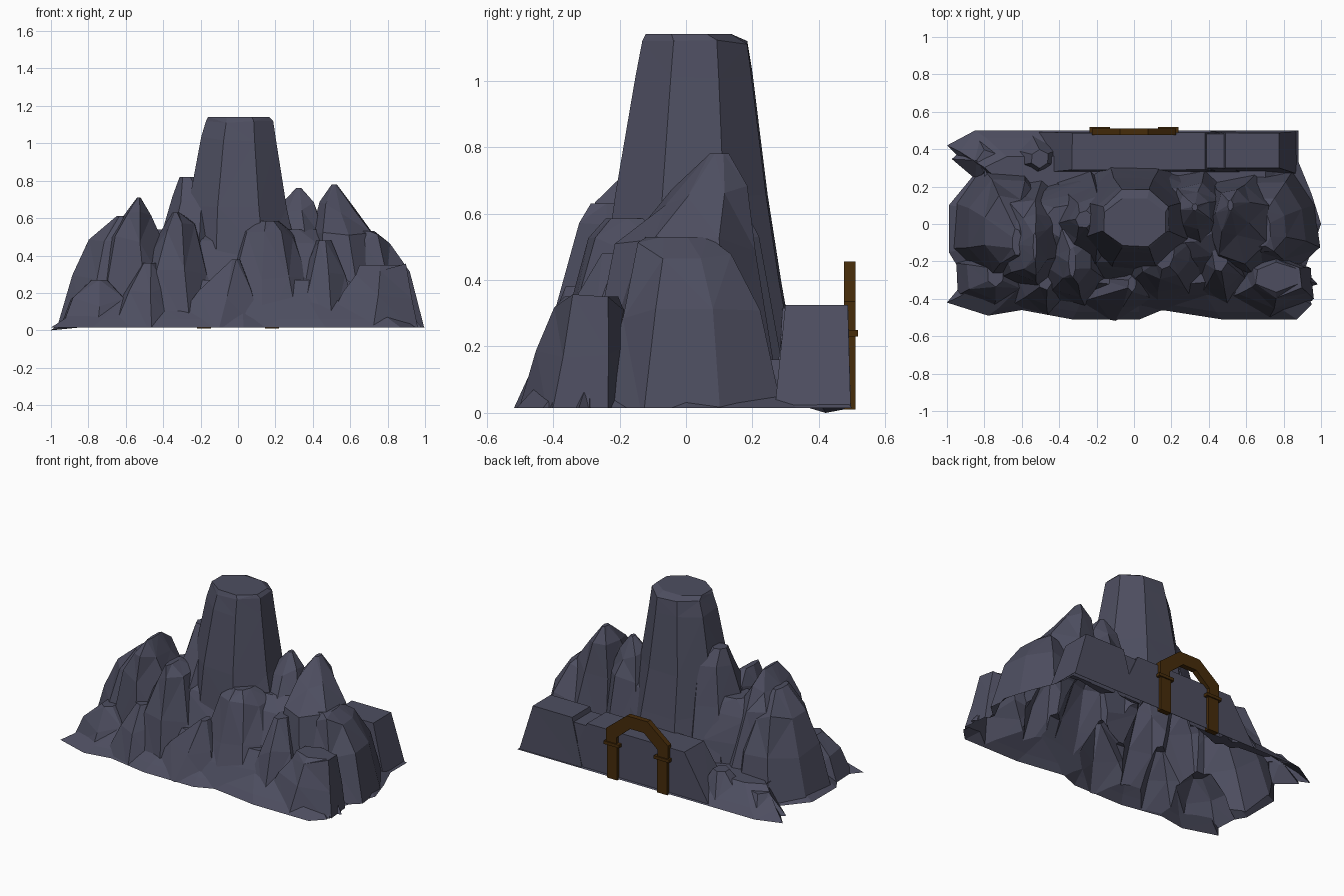
import bpy, bmesh, math, random
from mathutils import Vector

if "Cube" in bpy.data.objects:
    bpy.data.objects.remove(bpy.data.objects["Cube"])

random.seed(7)


def material(name, col):
    m = bpy.data.materials.new(name)
    m.diffuse_color = (*col, 1)
    m.use_nodes = True
    m.node_tree.nodes["Principled BSDF"].inputs["Base Color"].default_value = m.diffuse_color
    return m


STONE = material("slate_stone", (0.075, 0.076, 0.117))
WOOD = material("dark_wood", (0.062, 0.025, 0.003))
CUT = 0.015


def make_object(name, bm, mat, coll=None):
    bmesh.ops.recalc_face_normals(bm, faces=bm.faces)
    me = bpy.data.meshes.new(name)
    bm.to_mesh(me)
    bm.free()
    me.materials.append(mat)
    ob = bpy.data.objects.new(name, me)
    (coll or bpy.context.scene.collection).objects.link(ob)
    return ob


def loft(name, loops, mat, coll=None):
    """Closed faceted solid through equal-length point loops."""
    bm = bmesh.new()
    rows = [[bm.verts.new(p) for p in lp] for lp in loops]
    n = len(rows[0])
    for a, b in zip(rows, rows[1:]):
        for i in range(n):
            j = (i + 1) % n
            bm.faces.new((a[i], a[j], b[j], b[i]))
    bm.faces.new(rows[0][::-1])
    bm.faces.new(rows[-1])
    bmesh.ops.triangulate(bm, faces=bm.faces)
    return make_object(name, bm, mat, coll)


def rock(name, n, rings, jit=0.07):
    """Rings are (z, x0, x1, y0, y1); corners are jittered for a rough look."""
    dirs = [(math.cos((i + .5) * math.tau / n), math.sin((i + .5) * math.tau / n)) for i in range(n)]
    sx, sy = (max(abs(d[k]) for d in dirs) for k in (0, 1))
    radial = [1 + random.uniform(-jit, jit) for _ in dirs]
    loops = []
    sink = random.uniform(.02, .04)
    for k, (z, x0, x1, y0, y1) in enumerate(rings):
        zz = -sink if k == 0 else z
        loop = []
        for (c, s), r in zip(dirs, radial):
            r *= 1 + random.uniform(-jit, jit) * .6
            dz = 0 if k in (0, len(rings) - 1) else random.uniform(-jit, jit) * .5
            loop.append(((x0 + x1) / 2 + c / sx * r * (x1 - x0) / 2,
                         (y0 + y1) / 2 + s / sy * r * (y1 - y0) / 2, zz + dz))
        loops.append(loop)
    return loft(name, loops, STONE, rocks)


rocks = bpy.data.collections.new("rock_parts")
bpy.context.scene.collection.children.link(rocks)

# Ragged foot of the mountain
outline = [(-1, -.42), (-.78, -.49), (-.6, -.46), (-.33, -.51), (.03, -.51), (.15, -.46), (.47, -.51),
           (.87, -.51), (.95, -.43), (.9, -.28), (1, 0), (.95, .16), (.88, .33), (.88, .5),
           (.3, .5), (-.3, .5), (-.85, .5), (-1, .42), (-.85, .27), (-.99, .1), (-.99, -.15), (-.9, -.3)]
base = loft("mountain", [[(x * s, y * t, z) for x, y in outline]
            for z, s, t in ((-.05, 1, 1), (CUT, 1, 1), (.06, .93, .92), (.16, .8, .72))], STONE)

# Broad mass that fills the valleys between the peaks
rock("massif", 11, [(0, -.88, .88, -.42, .32), (.28, -.76, .78, -.31, .26), (.46, -.62, .64, -.22, .21),
                    (.54, -.5, .5, -.13, .15)], .06)
rock("front_apron", 10, [(0, -.86, .93, -.5, 0), (.14, -.7, .8, -.41, 0), (.27, -.5, .6, -.35, -.02)])

# Central tower and flanking peaks
rock("tower", 8, [(0, -.38, .38, -.3, .37), (.4, -.3, .31, -.24, .29), (.65, -.265, .262, -.205, .25),
                  (1.02, -.195, .205, -.15, .205), (1.11, -.17, .188, -.13, .187), (1.14, -.16, .17, -.12, .14)], .03)
rock("left_spire", 7, [(0, -.54, -.06, -.32, .33), (.5, -.41, -.08, -.2, .2), (.72, -.35, -.1, -.1, .14),
                       (.82, -.31, -.22, -.02, .07)])
rock("right_spire", 7, [(0, .08, .58, -.22, .33), (.5, .18, .48, -.13, .22), (.65, .23, .41, -.02, .17),
                        (.76, .31, .34, .07, .11)])
rock("left_peak", 7, [(0, -.9, -.2, -.4, .3), (.5, -.72, -.4, -.31, .15), (.63, -.62, -.46, -.28, .06),
                      (.71, -.54, -.52, -.2, -.04)])
rock("left_buttress", 8, [(0, -.98, -.42, -.31, .3), (.28, -.88, -.46, -.27, .23), (.5, -.8, -.52, -.22, .14),
                          (.61, -.65, -.6, -.17, -.03)])
rock("right_crag", 7, [(0, .3, .92, -.33, .31), (.5, .38, .73, -.22, .22), (.66, .43, .63, -.07, .19),
                       (.78, .5, .53, .07, .13)])
rock("right_buttress", 8, [(0, .5, 1, -.3, .29), (.3, .55, .91, -.21, .21), (.48, .6, .81, -.15, .13),
                           (.53, .64, .73, -.12, .06)])

# Boulders along the front
rock("front_dome", 9, [(0, -.14, .5, -.47, 0), (.3, -.06, .39, -.37, 0), (.51, .02, .31, -.3, 0),
                       (.585, .1, .22, -.24, -.05)])
rock("front_ridge", 7, [(0, -.66, .02, -.48, 0), (.33, -.51, -.14, -.4, 0), (.54, -.42, -.22, -.33, 0),
                        (.63, -.35, -.31, -.29, -.12)])
rock("front_pyramid", 6, [(0, -.36, .14, -.52, -.18), (.2, -.2, .08, -.44, -.24), (.38, -.03, .01, -.36, -.28)])
rock("front_left_rock", 7, [(0, -.78, -.26, -.49, -.1), (.22, -.63, -.37, -.42, -.14), (.36, -.52, -.43, -.35, -.2)])
rock("left_corner_rock", 6, [(0, -.96, -.55, -.48, -.12), (.14, -.88, -.6, -.41, -.16), (.27, -.78, -.7, -.34, -.2)])
rock("front_mid_rock", 7, [(0, .24, .68, -.48, 0), (.28, .34, .58, -.37, 0), (.48, .42, .5, -.26, -.05)])
rock("right_corner_rock", 6, [(0, .46, .97, -.5, -.14), (.18, .57, .93, -.44, -.16), (.33, .63, .89, -.39, -.18),
                              (.35, .65, .87, -.36, -.2)])
rock("small_pyramid", 5, [(0, .76, .99, -.47, -.25), (.24, .86, .89, -.33, -.28)])

# Flat back ledge behind the arch, a gully in front of it, side block and low rubble
rock("back_wall", 4, [(0, -.54, .54, .27, .494), (.315, -.33, .38, .29, .488)], .006)
rock("back_block", 4, [(0, .4, .88, .265, .497), (.325, .49, .775, .3, .487)], .008)
rock("back_gap_rock", 4, [(0, .25, .62, .25, .492), (.295, .34, .52, .3, .483)], .01)
rock("rubble_inner", 6, [(0, -.78, -.34, .2, .51), (.2, -.55, -.46, .3, .4)])
rock("rubble_outer", 5, [(0, -1, -.58, .2, .5), (.13, -.84, -.73, .28, .4)])

# Fuse the rocks into one shell, open underneath
mod = base.modifiers.new("fuse", 'BOOLEAN')
mod.operation = 'UNION'
mod.operand_type = 'COLLECTION'
mod.collection = rocks
mod.solver = 'EXACT'
mod.use_self = True
bm = bmesh.new()
bm.from_object(base, bpy.context.evaluated_depsgraph_get())
base.modifiers.clear()
bmesh.ops.bisect_plane(bm, geom=bm.verts[:] + bm.edges[:] + bm.faces[:], dist=1e-5,
                       plane_co=(0, 0, CUT), plane_no=(0, 0, 1), clear_inner=True)
for v in bm.verts:
    if (v.co - Vector((-1, .42, CUT))).length < .03:
        v.co.z = 0
    v.co.y = min(v.co.y, .5)
for f in bm.faces:
    f.material_index = 0
    f.smooth = False
bm.to_mesh(base.data)
bm.free()
base.data.materials.clear()
base.data.materials.append(STONE)
for ob in list(rocks.objects):
    bpy.data.objects.remove(ob)
bpy.data.collections.remove(rocks)


# Wooden gate arch at the back
def box(name, x0, x1, y0, y1, z0, z1):
    return loft(name, [[(x0, y0, z), (x1, y0, z), (x1, y1, z), (x0, y1, z)] for z in (z0, z1)], WOOD)


for side, s in (("left", -1), ("right", 1)):
    a, b = sorted((s * .145, s * .22))
    box(side + "_post", a, b, .475, .51, .01, .235)
    box(side + "_post_cap", a - .018, b + .018, .468, .518, .23, .25)

outer = [(.225, .25), (.225, .335), (.075, .455)]
inner = [(.15, .25), (.15, .29), (.05, .375)]
outer += [(-x, z) for x, z in outer[::-1]]
inner += [(-x, z) for x, z in inner[::-1]]
loft("arch_beam", [[(o[0], .475, o[1]), (o[0], .51, o[1]), (i[0], .51, i[1]), (i[0], .475, i[1])]
                   for o, i in zip(outer, inner)], WOOD)
